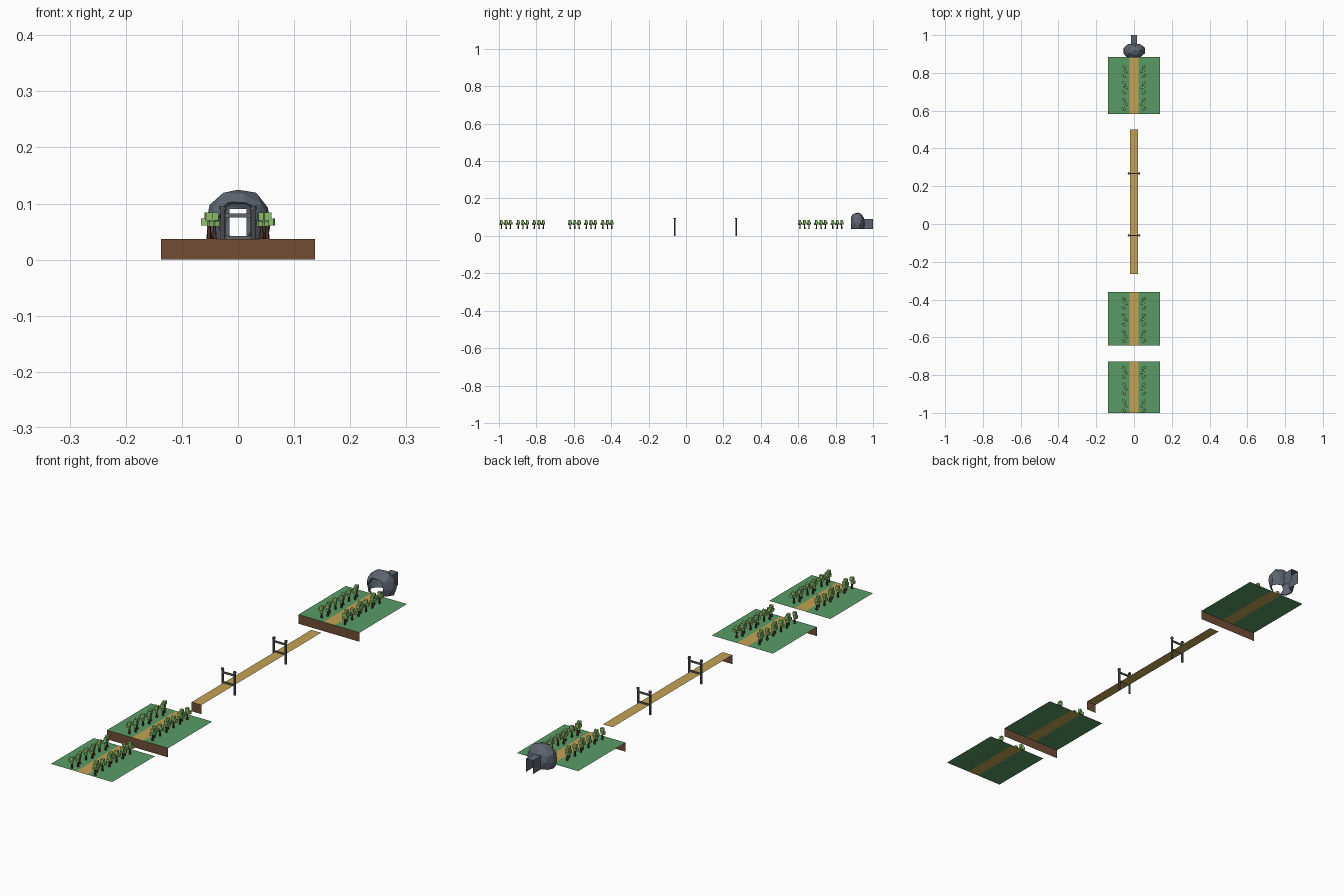
import bpy, bmesh, math, random
from mathutils import Matrix, Vector

if "Cube" in bpy.data.objects:
    bpy.data.objects.remove(bpy.data.objects["Cube"])

random.seed(4)
TOP = 0.037


def mat(name, col):
    m = bpy.data.materials.new(name)
    m.diffuse_color = (*col, 1)
    m.use_nodes = True
    m.node_tree.nodes["Principled BSDF"].inputs["Base Color"].default_value = m.diffuse_color
    return m


GRASS = mat("grass", (0.10, 0.33, 0.13))
SAND = mat("sand", (0.55, 0.36, 0.09))
EARTH = mat("earth", (0.16, 0.075, 0.035))
BARK = mat("bark", (0.10, 0.035, 0.02))
LEAF = mat("leaf", (0.28, 0.55, 0.16))
ROCK = mat("rock", (0.11, 0.13, 0.16))
STEEL = mat("post_grey", (0.13, 0.13, 0.14))


def finish(bm, name, mats):
    me = bpy.data.meshes.new(name)
    bm.to_mesh(me)
    bm.free()
    for m in mats:
        me.materials.append(m)
    ob = bpy.data.objects.new(name, me)
    bpy.context.collection.objects.link(ob)
    return ob


def set_mat(verts, index):
    for f in {f for v in verts for f in v.link_faces}:
        f.material_index = index


def box(bm, c, s, index=0, rot=0.0):
    m = Matrix.Translation(c) @ Matrix.Rotation(rot, 4, 'Z') @ Matrix.Diagonal((*s, 1))
    set_mat(bmesh.ops.create_cube(bm, size=1, matrix=m)["verts"], index)


def cone(bm, c, r1, r2, h, seg=6, index=0):
    m = Matrix.Translation((c[0], c[1], c[2] + h / 2))
    set_mat(bmesh.ops.create_cone(bm, cap_ends=True, segments=seg, radius1=r1,
                                  radius2=r2, depth=h, matrix=m)["verts"], index)


# open ground sheets: top strips plus an optional front wall
def sheet(name, y0, y1, xs, strip_mats, front):
    bm = bmesh.new()

    def quad(pts, i):
        bm.faces.new([bm.verts.new(p) for p in pts]).material_index = i

    for i, k in enumerate(strip_mats):
        a, b = xs[i], xs[i + 1]
        quad([(a, y0, TOP), (b, y0, TOP), (b, y1, TOP), (a, y1, TOP)], k)
    if front:
        a, b = xs[0], xs[-1]
        quad([(a, y0, 0), (b, y0, 0), (b, y0, TOP), (a, y0, TOP)], 2)
    bmesh.ops.remove_doubles(bm, verts=bm.verts, dist=1e-5)
    finish(bm, name, [GRASS, SAND, EARTH])


WIDE = (-0.137, -0.025, 0.025, 0.137)
sheet("start_ground", -1.0, -0.727, WIDE, (0, 1, 0), False)
sheet("second_ground", -0.642, -0.36, WIDE, (0, 1, 0), True)
sheet("far_ground", 0.582, 0.885, WIDE, (0, 1, 0), True)
sheet("bridge_deck", -0.265, 0.5, (-0.022, 0.022), (1,), True)


# low-poly tree: flared trunk with chunky leaf blocks
def tree(bm, x, y, s):
    cone(bm, (x, y, TOP), 0.0045, 0.002, 0.03, 5)
    box(bm, (x, y, 0.077), (0.013, 0.012, 0.014), 1, 0.2)
    box(bm, (x + s * 0.006, y + 0.003, 0.067), (0.014, 0.012, 0.012), 1, -0.2)
    box(bm, (x - s * 0.003, y - 0.005, 0.064), (0.009, 0.010, 0.010), 1, 0.4)


for name, rows in (("start_trees", (-0.963, -0.873, -0.787)),
                   ("second_trees", (-0.596, -0.509, -0.421)),
                   ("far_trees", (0.633, 0.721, 0.808))):
    bm = bmesh.new()
    for yc in rows:
        for s in (-1, 1):
            for dx, dy in ((0.052, -0.024), (0.042, 0.001), (0.051, 0.024)):
                tree(bm, s * dx, yc + dy, s)
    finish(bm, name, [BARK, LEAF])

# bridge supports: capped posts joined by crossbars
for name, y in (("near_bridge_posts", -0.06), ("far_bridge_posts", 0.268)):
    bm = bmesh.new()
    for x in (-0.027, 0.027):
        cone(bm, (x, y, 0), 0.0045, 0.0045, 0.09, 8)
        cone(bm, (x, y, 0.089), 0.0065, 0.0055, 0.007, 8)
    box(bm, (0, y, 0.079), (0.054, 0.005, 0.007))
    box(bm, (0, y, 0.0395), (0.054, 0.005, 0.006))
    finish(bm, name, [STEEL])

# cave mouth: faceted rock shell, open in front and below
bm = bmesh.new()
bmesh.ops.create_icosphere(bm, subdivisions=2, radius=1)
for v in bm.verts:
    k = random.uniform(0.93, 1.04)
    ry = 0.050 if v.co.y < 0 else 0.039
    v.co = Vector((v.co.x * 0.060 * k, 0.920 + v.co.y * ry * k, 0.066 + v.co.z * 0.061 * k))


def cut(co, no, clear):
    bmesh.ops.bisect_plane(bm, geom=bm.verts[:] + bm.edges[:] + bm.faces[:],
                           plane_co=co, plane_no=no, clear_inner=clear)


cut((0, 0, TOP), (0, 0, 1), True)
cut((0, 0.882, 0), (0, 1, 0), True)
for x in (-0.016, 0.016):
    cut((x, 0, 0), (1, 0, 0), False)
cut((0, 0, 0.091), (0, 0, 1), False)
hole = [f for f in bm.faces if abs(f.calc_center_median().x) < 0.016
        and f.calc_center_median().z < 0.091 and f.calc_center_median().y > 0.92]
bmesh.ops.delete(bm, geom=hole, context='FACES')
dome = finish(bm, "cave_dome", [ROCK])
mod = dome.modifiers.new("thickness", 'SOLIDIFY')
mod.thickness = 0.004

# tunnel behind the cave: two walls and a roof
bm = bmesh.new()
prof = ((-0.016, TOP), (-0.016, 0.091), (0.016, 0.091), (0.016, TOP))
for a, b in zip(prof, prof[1:]):
    bm.faces.new([bm.verts.new(p) for p in ((a[0], 0.945, a[1]), (a[0], 1.0, a[1]),
                                            (b[0], 1.0, b[1]), (b[0], 0.945, b[1]))])
bmesh.ops.remove_doubles(bm, verts=bm.verts, dist=1e-5)
bmesh.ops.recalc_face_normals(bm, faces=bm.faces)
finish(bm, "cave_tunnel", [ROCK])
